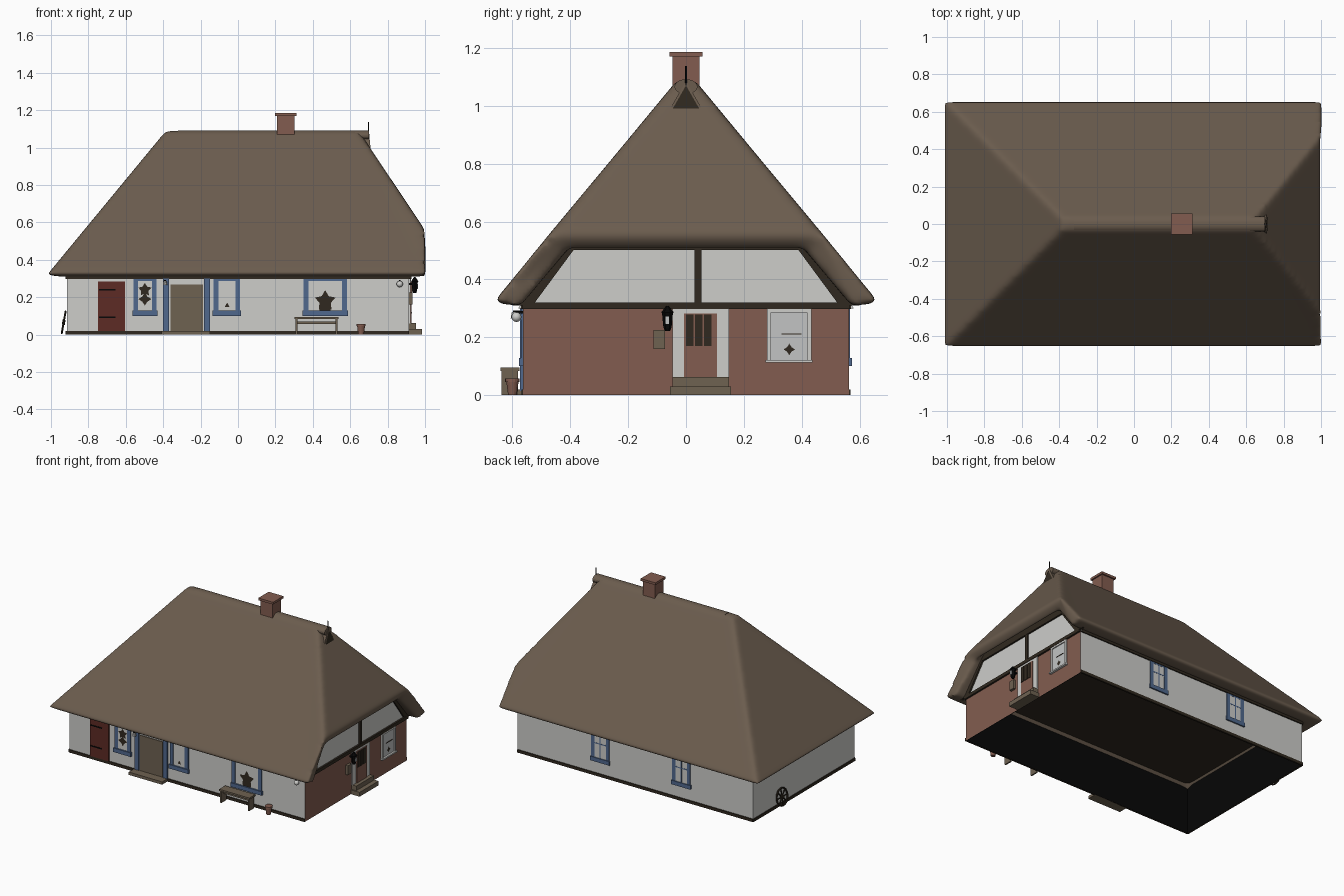
import bpy, bmesh, math
from mathutils import Matrix, Vector

if "Cube" in bpy.data.objects:
    bpy.data.objects.remove(bpy.data.objects["Cube"])


def material(name, r, g, b):
    m = bpy.data.materials.new(name)
    m.diffuse_color = (r, g, b, 1)
    m.use_nodes = True
    m.node_tree.nodes["Principled BSDF"].inputs["Base Color"].default_value = m.diffuse_color
    return m


THATCH = material("thatch", .147, .108, .076)
PLASTER = material("white_plaster", .61, .61, .59)
BRICK = material("red_brick", .225, .108, .079)
TIMBER = material("dark_timber", .030, .022, .014)
BLUE = material("blue_paint", .080, .140, .270)
RED = material("dark_red_paint", .110, .024, .018)
IRON = material("black_iron", .002, .002, .002)
OAK = material("weathered_oak", .158, .122, .083)
GLASS = material("pale_glass", .54, .55, .55)
WX, WY = .915, .563          # half sizes of the walls


def mesh(name, verts, faces, mat):
    me = bpy.data.meshes.new(name)
    me.from_pydata(verts, [], faces)
    me.materials.append(mat)
    ob = bpy.data.objects.new(name, me)
    bpy.context.collection.objects.link(ob)
    return ob


def box(name, lo, hi, mat):
    lo, hi = [min(a, b) for a, b in zip(lo, hi)], [max(a, b) for a, b in zip(lo, hi)]
    v = [(x, y, z) for z in (lo[2], hi[2]) for x, y in
         ((lo[0], lo[1]), (hi[0], lo[1]), (hi[0], hi[1]), (lo[0], hi[1]))]
    f = [(3, 2, 1, 0), (4, 5, 6, 7)] + [(i, (i + 1) % 4, (i + 1) % 4 + 4, i + 4) for i in range(4)]
    return mesh(name, v, f, mat)


def on_wall(wall, u, d, z):
    """Point u along a wall, d out of it, at height z."""
    return {"front": (u, -WY - d, z), "back": (u, WY + d, z),
            "right": (WX + d, u, z), "left": (-WX - d, u, z)}[wall]


def wbox(name, wall, u0, u1, z0, z1, d, mat, d0=-.005):
    return box(name, on_wall(wall, u0, d0, z0), on_wall(wall, u1, d, z1), mat)


def cone(name, a, b, r1, r2, mat, n=16):
    """Round bar or cone between two points."""
    a, b = Vector(a), Vector(b)
    bm = bmesh.new()
    rot = (b - a).to_track_quat('Z', 'Y').to_matrix().to_4x4()
    bmesh.ops.create_cone(bm, cap_ends=True, segments=n, radius1=r1, radius2=r2,
                          depth=(b - a).length, matrix=Matrix.Translation((a + b) / 2) @ rot)
    ob = mesh(name, [], [], mat)
    bm.to_mesh(ob.data)
    bm.free()
    return ob


def foliage(name, wall, u, z, r, points, d=.005):
    """Star-shaped plate seen in a window."""
    n = points * 2
    v = [on_wall(wall, u + r * (1 - .45 * (i % 2)) * math.sin(math.tau * i / n), d,
                 z + r * (1 - .45 * (i % 2)) * math.cos(math.tau * i / n)) for i in range(n)]
    return mesh(name, v, [tuple(range(n - 1, -1, -1))], TIMBER)


def window(name, wall, u0, u1, z0=.10, z1=.30, paint=BLUE, sill=.028, d=.008, w=.026):
    wbox(name + "_pane", wall, u0 + w, u1 - w, z0, z1, .003, GLASS if paint is PLASTER else PLASTER)
    for u in (u0, u1 - w):
        wbox(name + "_post", wall, u, u + w, z0, z1, d, paint)
    wbox(name + "_sill", wall, u0 - .005, u1 + .005, z0, z0 + sill, d + .006, paint)
    wbox(name + "_head", wall, u0, u1, z1 - .012, z1, d, paint)


# walls: open shell, right end in brick
shell = box("walls", (-WX, -WY, 0), (WX, WY, .312), PLASTER)
shell.data.materials.append(BRICK)
bm = bmesh.new()
bm.from_mesh(shell.data)
bmesh.ops.delete(bm, geom=[f for f in bm.faces if abs(f.normal.z) > .5], context='FACES_ONLY')
for f in bm.faces:
    f.material_index = int(f.normal.x > .5)
bm.to_mesh(shell.data)
bm.free()

# dark interior lining and ceiling
a, b = WX - .006, WY - .006
mesh("interior_lining", [(x, y, z) for z in (0, .34) for x, y in ((-a, -b), (a, -b), (a, b), (-a, b))],
     [(i, i + 4, (i + 1) % 4 + 4, (i + 1) % 4) for i in range(4)], IRON)
box("ceiling", (-a, -b, .345), (a, b, .35), TIMBER)

# timber plinth and wall plate
for wall, h in (("front", WX), ("back", WX), ("left", WY)):
    wbox("plinth_" + wall, wall, -h, h, 0, .02, .006, TIMBER)
    wbox("wall_plate_" + wall, wall, -h, h, .298, .345, .008, TIMBER)

# plastered gable with timber frame
mesh("gable_panel", [(WX, -.58, .30), (WX, .58, .30), (WX, .40, .57), (WX, -.40, .57)],
     [(0, 1, 2, 3)], PLASTER)
wbox("gable_beam", "right", -.565, .565, .297, .320, .012, TIMBER)
wbox("gable_collar", "right", -.41, .41, .501, .55, .012, TIMBER)
wbox("gable_post", "right", .030, .054, .31, .51, .010, TIMBER)
for s in (-1, 1):
    pts = [(.530, .31), (.60, .31), (.44, .52), (.375, .52)]
    v = [(WX + d, s * y, z) for d in (-.005, .011) for y, z in pts]
    f = [(0, 1, 2, 3), (4, 5, 6, 7)] + [(i, (i + 1) % 4, (i + 1) % 4 + 4, i + 4) for i in range(4)]
    mesh("gable_rafter", v, f, TIMBER)

# thatched roof: full hip on the left, half hip on the right, softened all over
outer = [(-1.022, -.668, .318), (1.005, -.668, .318), (1.005, -.478, .552), (.645, -.03, 1.090), (-.385, -.03, 1.090)]
inner = [(-.93, -.572, .309), (1.0, -.572, .309), (.965, -.408, .503), (.60, -.012, .98), (-.35, -.012, .98)]
v = [(x, s * y, z) for part in (outer, inner) for s in (1, -1) for x, y, z in part]
skin = [(0, 1, 2, 3, 4), (9, 8, 7, 6, 5), (5, 0, 4, 9), (2, 7, 8, 3), (4, 3, 8, 9)]
rim = [0, 1, 2, 7, 6, 5]
faces = skin + [tuple(i + 10 for i in reversed(f)) for f in skin]
faces += [(rim[i], rim[i] + 10, rim[(i + 1) % 6] + 10, rim[(i + 1) % 6]) for i in range(6)]
roof = mesh("thatched_roof", v, faces, THATCH)
m = roof.modifiers.new("dense_skin", 'REMESH')
m.mode, m.voxel_size, m.use_smooth_shade = 'VOXEL', .013, True
m = roof.modifiers.new("soft_edges", 'SMOOTH')
m.factor, m.iterations = .5, 16

# ridge roll, vent gablet and spike
roll = cone("ridge_roll", (-.32, 0, 0), (.70, 0, 0), .040, .040, THATCH, 20)
roll.scale.z, roll.location.z = .65, 1.066
mesh("gablet", [(.71, -.058, .985), (.71, .058, .985), (.70, 0, 1.085),
                (.58, -.058, .985), (.58, .058, .985), (.58, 0, 1.085)],
     [(0, 1, 2), (5, 4, 3), (0, 2, 5, 3), (1, 4, 5, 2), (0, 3, 4, 1)], THATCH)
mesh("gablet_vent", [(.714, -.046, .99), (.714, .046, .99), (.706, 0, 1.07)], [(0, 1, 2)], TIMBER)
cone("ridge_spike", (.698, 0, 1.05), (.698, 0, 1.137), .004, .003, IRON, 8)

# chimney
box("chimney", (.208, -.047, 1.0), (.302, .047, 1.172), BRICK)
box("chimney_cap", (.198, -.057, 1.17), (.312, .057, 1.186), BRICK)

# blue windows with plants
window("front_window_left", "front", -.56, -.435)
window("front_window_middle", "front", -.13, .012)
window("front_window_right", "front", .35, .582)
window("back_window_east", "back", .20, .34, d=.004)
window("back_window_west", "back", -.43, -.29, d=.004)
foliage("left_flowers_low", "front", -.498, .19, .035, 4)
foliage("left_flowers_high", "front", -.498, .24, .037, 5)
foliage("middle_vase", "front", -.058, .155, .015, 3)
foliage("right_plant", "front", .466, .18, .058, 5)
wbox("right_plant_pot", "front", .435, .495, .127, .165, .005, TIMBER)
for u in (.27, -.36):
    wbox("back_mullion", "back", u - .004, u + .004, .12, .30, .004, BLUE)
    wbox("back_transom", "back", u - .06, u + .06, .225, .232, .004, BLUE)

# red stable door with hinges
wbox("red_door", "front", -.748, -.605, .02, .285, .008, RED)
for z in (.09, .235):
    wbox("door_hinge", "front", -.742, -.655, z, z + .008, .011, IRON)

# front door
wbox("front_door", "front", -.362, -.188, .015, .268, .006, OAK)
for u in (-.402, -.182):
    wbox("front_door_post", "front", u, u + .032, .015, .30, .010, BLUE)
wbox("front_door_step", "front", -.41, -.15, 0, .02, .065, OAK)
cone("door_lamp", (-.39, -WY - .03, .265), (-.39, -WY - .03, .288), .013, .009, PLASTER, 10)
wbox("door_lamp_bracket", "front", -.395, -.385, .285, .293, .035, IRON)

# gable door with steps
wbox("gable_door_surround", "right", -.047, .148, .06, .297, .008, PLASTER)
wbox("gable_door", "right", -.007, .107, .06, .282, .013, BRICK)
for i in range(3):
    wbox("gable_door_light", "right", .0 + .031 * i, .026 + .031 * i, .17, .278, .017, TIMBER)
wbox("gable_step_low", "right", -.055, .155, 0, .03, .068, OAK)
wbox("gable_step_high", "right", -.046, .148, .03, .062, .036, OAK)

# gable window and letter box
window("gable_window", "right", .28, .433, .112, .297, PLASTER, .010, .010, .014)
wbox("gable_window_bar", "right", .33, .40, .209, .213, .006, TIMBER)
foliage("gable_plant", "right", .357, .158, .020, 4)
wbox("letter_box", "right", -.113, -.073, .16, .225, .018, OAK)

# wall lantern
lx, ly = WX + .03, -.064
cone("lantern_body", (lx, ly, .232), (lx, ly, .285), .014, .019, IRON, 6)
cone("lantern_roof", (lx, ly, .285), (lx, ly, .308), .023, .004, IRON, 6)
cone("lantern_foot", (lx, ly, .222), (lx, ly, .234), .009, .014, IRON, 6)
wbox("lantern_bracket", "right", ly - .005, ly + .005, .265, .275, .03, IRON)
wbox("lantern_glow", "right", ly - .006, ly + .006, .245, .272, .048, GLASS, .03)

# round wall lamp
bpy.ops.mesh.primitive_uv_sphere_add(segments=16, ring_count=10, radius=.017, location=(.865, -WY - .023, .27))
globe = bpy.context.object
globe.name = "globe_lamp"
globe.data.materials.append(PLASTER)
bpy.ops.object.shade_smooth()
wbox("globe_lamp_bracket", "front", .86, .87, .283, .291, .026, IRON)

# garden bench
wbox("bench_seat", "front", .303, .537, .083, .095, .078, OAK, .012)
wbox("bench_rail", "front", .315, .525, .058, .070, .05, OAK, .04)
for u in (.307, .522):
    wbox("bench_leg", "front", u, u + .010, 0, .083, .074, OAK, .018)

# flower pot
cone("pot", (.658, -WY - .037, 0), (.658, -WY - .037, .045), .015, .021, BRICK)
cone("pot_rim", (.658, -WY - .037, .045), (.658, -WY - .037, .058), .025, .025, BRICK)

# old cart wheel leaning on the left wall
lean = Matrix.Translation((-WX - .017, .265, .066)) @ Matrix.Rotation(math.radians(100), 4, 'Y')
bpy.ops.mesh.primitive_torus_add(major_segments=28, minor_segments=6, major_radius=.058, minor_radius=.006)
wheel = bpy.context.object
wheel.name = "wheel_rim"
wheel.data.materials.append(TIMBER)
wheel.data.transform(lean)
cone("wheel_hub", (0, 0, -.008), (0, 0, .008), .014, .014, TIMBER).data.transform(lean)
for i in range(4):
    c, s = .057 * math.cos(i * math.pi / 4), .057 * math.sin(i * math.pi / 4)
    cone("wheel_spoke", (-c, -s, 0), (c, s, 0), .004, .004, TIMBER, 6).data.transform(lean)
